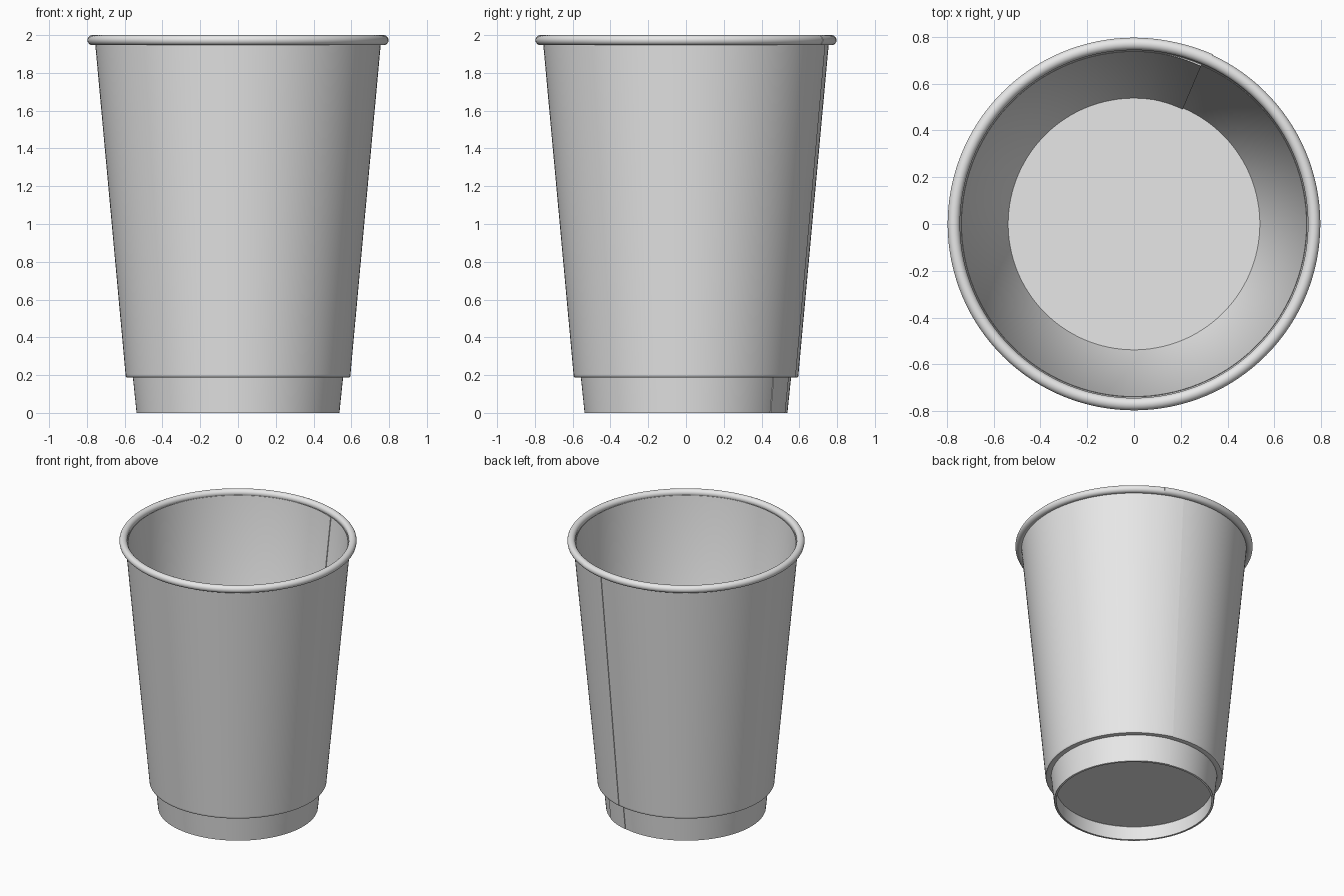
import bpy, bmesh, math

if "Cube" in bpy.data.objects:
    bpy.data.objects.remove(bpy.data.objects["Cube"])

paper = bpy.data.materials.new("white_paper")
paper.diffuse_color = (0.8, 0.8, 0.8, 1.0)
paper.use_nodes = True
paper.node_tree.nodes["Principled BSDF"].inputs["Base Color"].default_value = paper.diffuse_color


def finish(name, bm, angle=35):
    bmesh.ops.remove_doubles(bm, verts=bm.verts, dist=1e-5)
    bmesh.ops.recalc_face_normals(bm, faces=bm.faces)
    me = bpy.data.meshes.new(name)
    bm.to_mesh(me)
    bm.free()
    ob = bpy.data.objects.new(name, me)
    bpy.context.collection.objects.link(ob)
    me.materials.append(paper)
    bpy.ops.object.select_all(action='DESELECT')
    ob.select_set(True)
    bpy.context.view_layer.objects.active = ob
    bpy.ops.object.shade_smooth_by_angle(angle=math.radians(angle))
    return ob


def lathe(name, profile, seam=66, step=0.0, ramp=20, closed=True, direction=1, n=128):
    """Spin (radius, z, seam weight) points; the paper overlap is a small step at the seam angle."""
    bm = bmesh.new()
    cols = []
    for i in range(n + 1):
        turn = 360 * i / n
        a = math.radians(seam + direction * turn)
        lift = step * max(0.0, 1 - turn / ramp)
        cols.append([bm.verts.new(((r + w * lift) * math.cos(a), (r + w * lift) * math.sin(a), z))
                     for r, z, w in profile])
    m = len(profile)
    pairs = [(i, i + 1) for i in range(n)]
    if step:
        pairs.append((n, 0))
    for i, j in pairs:
        for k in range(m if closed else m - 1):
            q = (k + 1) % m
            bm.faces.new((cols[i][k], cols[j][k], cols[j][q], cols[i][q]))
    return finish(name, bm)


# Inner cup wall, running from the foot up into the rim
lathe("inner_cup_wall", [(0.534, 0.003, 0), (0.537, 0.0, 0), (0.741, 1.965, 0), (0.732 + 0.006, 1.965, -1),
                         (0.538, 0.118, -1), (0.523, 0.10, 0), (0.522, 0.0, 0)],
      seam=67, step=0.005, ramp=14)

# Outer sleeve with its lower edge curled in against the inner cup
lathe("outer_sleeve", [(0.757, 1.965, 1), (0.5955, 0.205, 1), (0.5945, 0.194, 1), (0.591, 0.189, 1),
                       (0.584, 0.187, 0.5), (0.552, 0.19, 0), (0.554, 0.20, 0), (0.585, 0.205, 0),
                       (0.748, 1.965, 0)],
      seam=76, step=0.004, ramp=14, direction=-1)

# Rolled rim
rim = []
for k in range(20):
    t = 2 * math.pi * k / 20
    c, s = math.cos(t), math.sin(t)
    rim.append((0.7705 + 0.0265 * c, 1.9735 + 0.0265 * s, max(c, 0)))
lathe("rolled_rim", rim, seam=65, step=0.003, ramp=12)

# Recessed floor disc
bm = bmesh.new()
bmesh.ops.create_cone(bm, cap_ends=True, segments=128, radius1=0.530, radius2=0.539, depth=0.016)
bmesh.ops.translate(bm, verts=bm.verts, vec=(0, 0, 0.112))
finish("floor_disc", bm)

# Overlapping paper seam on the foot
bm = bmesh.new()
cols = []
for i in range(11):
    a = math.radians(56 + 2 * i)
    cols.append([bm.verts.new((r * math.cos(a), r * math.sin(a), z))
                 for r, z in ((0.530, 0.0), (0.541, 0.0), (0.5605, 0.19), (0.548, 0.19))])
for p, q in zip(cols, cols[1:]):
    for k in range(4):
        bm.faces.new((p[k], q[k], q[(k + 1) % 4], p[(k + 1) % 4]))
bm.faces.new(cols[0])
bm.faces.new(cols[-1])
finish("foot_seam", bm)
